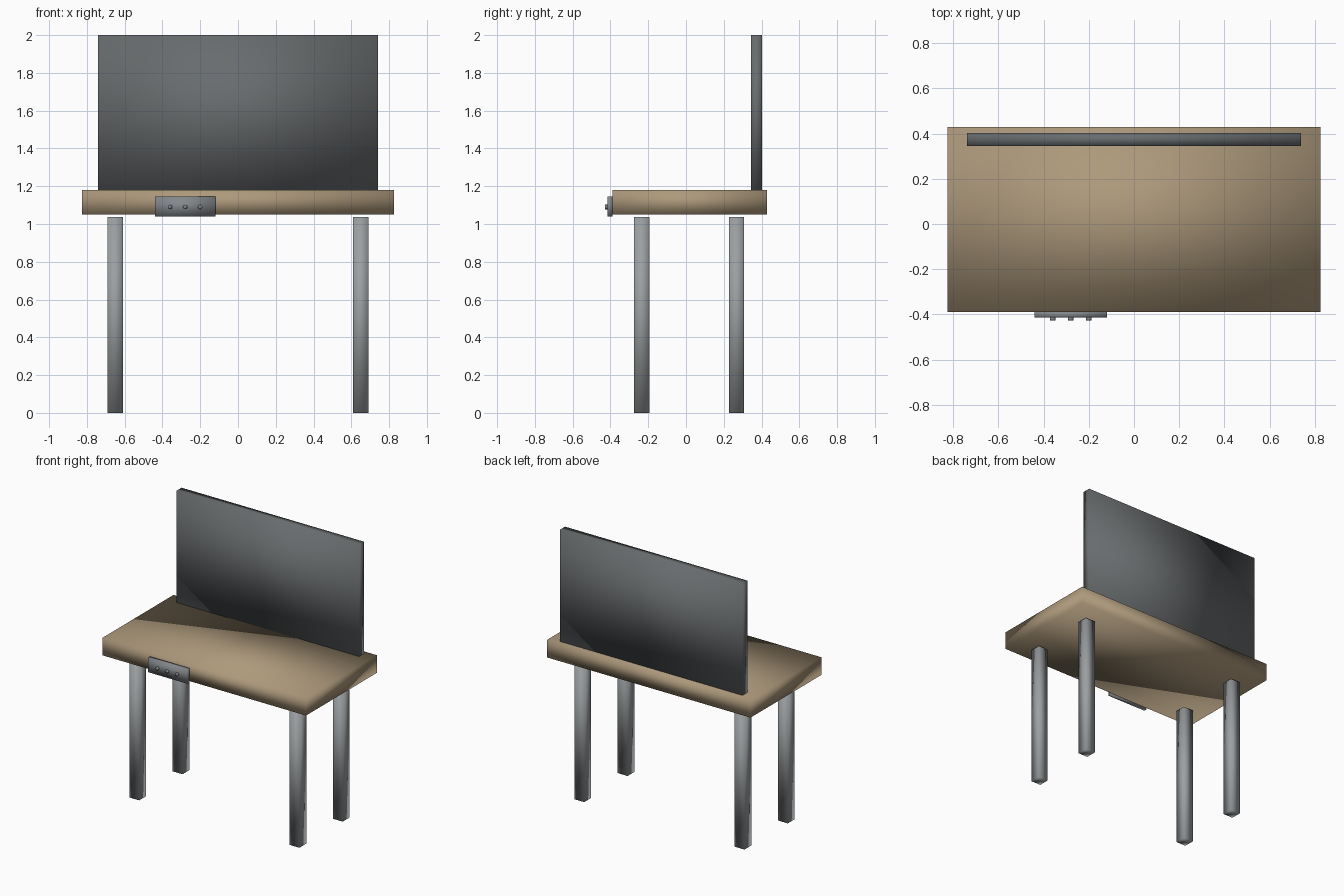
import bpy
from math import radians

cube = bpy.data.objects.get("Cube")
if cube:
    bpy.data.objects.remove(cube, do_unlink=True)


def material(name, rgb):
    m = bpy.data.materials.new(name)
    m.use_nodes = True
    m.diffuse_color = (*rgb, 1)
    m.node_tree.nodes["Principled BSDF"].inputs["Base Color"].default_value = (*rgb, 1)
    return m


wood = material("tan wood", (0.42, 0.32, 0.20))
metal = material("grey metal", (0.33, 0.35, 0.36))
dark = material("dark screen", (0.14, 0.15, 0.155))
plate = material("panel grey", (0.23, 0.245, 0.26))


def finish(obj, name, mat):
    obj.name = name
    obj.data.materials.append(mat)
    for p in obj.data.polygons:
        p.use_smooth = True
    return obj


def box(name, mat, x, y, z):
    """Softly shaded box from (low, high) spans on each axis."""
    spans = (x, y, z)
    bpy.ops.mesh.primitive_cube_add(size=1, location=[(a + b) / 2 for a, b in spans])
    obj = bpy.context.object
    obj.scale = [b - a for a, b in spans]
    bpy.ops.object.transform_apply(location=False, rotation=False, scale=True)
    return finish(obj, name, mat)


# Desk top and upright screen
box("table_top", wood, (-0.825, 0.825), (-0.39, 0.43), (1.05, 1.18))
box("screen", dark, (-0.74, 0.74), (0.345, 0.403), (1.18, 2.0))

# Four square legs, stopping just below the top
for side, x in (("right", -0.65), ("left", 0.65)):
    for end, y in (("front", -0.234), ("back", 0.268)):
        box(f"{end}_{side}_leg", metal, (x - 0.04, x + 0.04), (y - 0.04, y + 0.04), (0, 1.037))

# Control panel on the front edge with three small knobs
box("control_panel", plate, (-0.44, -0.12), (-0.415, -0.39), (1.04, 1.145))
for i in range(3):
    bpy.ops.mesh.primitive_cylinder_add(
        vertices=12, radius=0.012, depth=0.016,
        location=(-0.36 + 0.08 * i, -0.42, 1.09), rotation=(radians(90), 0, 0))
    finish(bpy.context.object, f"knob_{i + 1}", plate)
